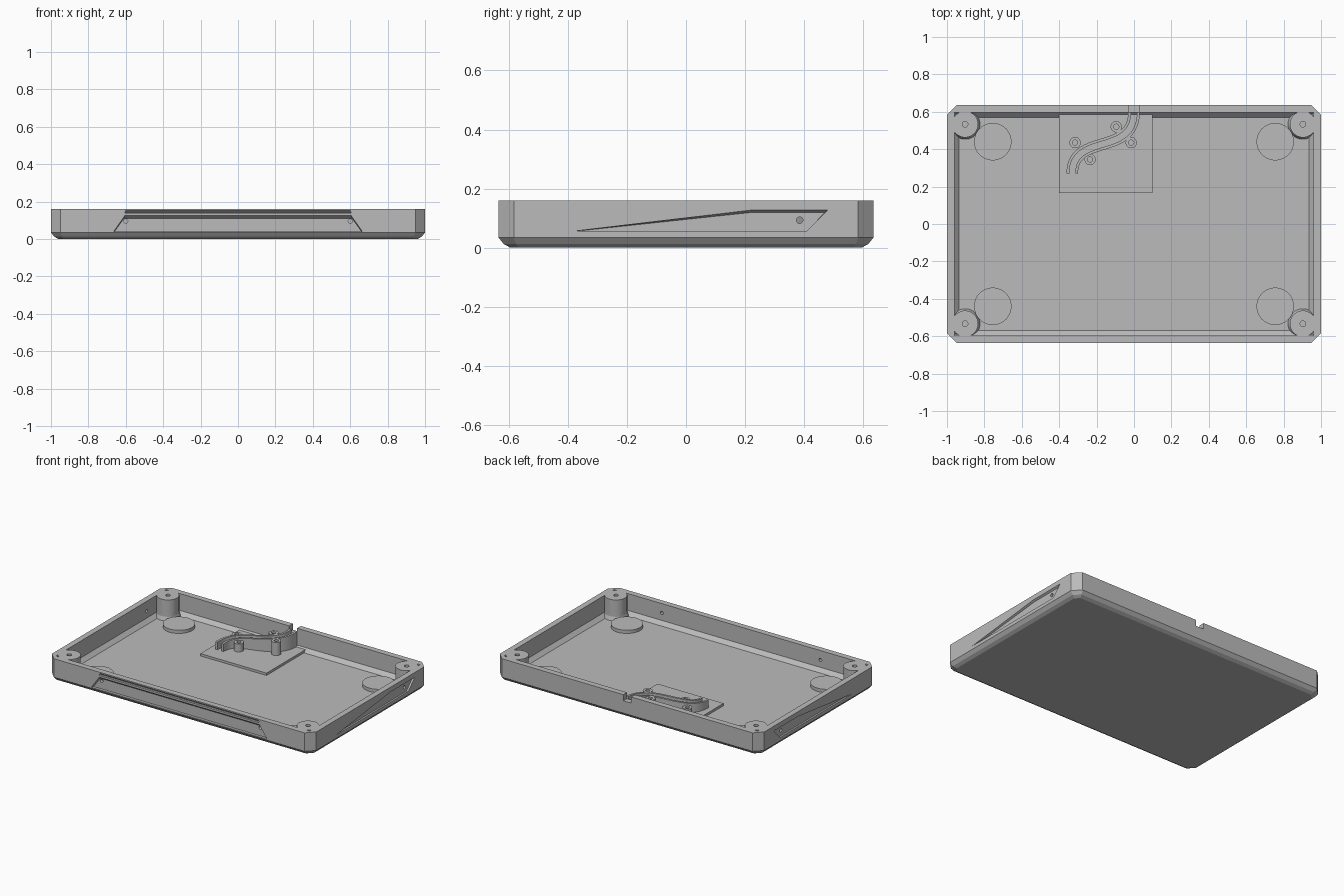
import bpy, bmesh, math
from mathutils import Vector

if "Cube" in bpy.data.objects:
    bpy.data.objects.remove(bpy.data.objects["Cube"])

HX, HY, TOP, FLOOR = 1.0, 0.635, 0.16, 0.02

grey = bpy.data.materials.new("plain grey")
grey.use_nodes = True
COLOUR = (0.5, 0.5, 0.5, 1)
grey.diffuse_color = COLOUR
grey.node_tree.nodes["Principled BSDF"].inputs["Base Color"].default_value = COLOUR


def finish(name, bm):
    """Turn a bmesh into a grey object with world coordinates."""
    bmesh.ops.recalc_face_normals(bm, faces=bm.faces)
    mesh = bpy.data.meshes.new(name)
    bm.to_mesh(mesh)
    bm.free()
    mesh.materials.append(grey)
    ob = bpy.data.objects.new(name, mesh)
    bpy.context.collection.objects.link(ob)
    return ob


def loft(name, rings):
    """Skin rings of equal length and cap both ends."""
    bm = bmesh.new()
    rows = [[bm.verts.new(p) for p in ring] for ring in rings]
    n = len(rows[0])
    for a, b in zip(rows, rows[1:]):
        for i in range(n):
            j = (i + 1) % n
            bm.faces.new((a[i], a[j], b[j], b[i]))
    bm.faces.new(rows[0])
    bm.faces.new(rows[-1])
    return finish(name, bm)


def turned(name, x, y, profile, sides=48):
    """Round part from (radius, z) pairs."""
    angles = [math.tau * i / sides for i in range(sides)]
    return loft(name, [[(x + r * math.cos(a), y + r * math.sin(a), z) for a in angles]
                       for r, z in profile])


def block(name, x0, x1, y0, y1, z0, z1):
    return loft(name, [[(x0, y0, z), (x1, y0, z), (x1, y1, z), (x0, y1, z)]
                       for z in (z0, z1)])


def combine(target, tool, operation="DIFFERENCE"):
    """Apply a boolean and discard the tool."""
    mod = target.modifiers.new("boolean", "BOOLEAN")
    mod.operation, mod.object, mod.solver = operation, tool, "EXACT"
    bpy.context.view_layer.update()
    graph = bpy.context.evaluated_depsgraph_get()
    mesh = bpy.data.meshes.new_from_object(target.evaluated_get(graph))
    target.modifiers.clear()
    target.data = mesh
    bpy.data.objects.remove(tool)


def octagon(z, inset):
    x, y, c = HX - inset, HY - inset, 0.052 - inset * 0.586
    return [(x, c - y, z), (x, y - c, z), (x - c, y, z), (c - x, y, z),
            (-x, y - c, z), (-x, c - y, z), (c - x, -y, z), (x - c, -y, z)]


def rectangle(z, inset):
    x, y = HX - inset, HY - inset
    return [(x, -y, z), (x, y, z), (-x, y, z), (-x, -y, z)]


# Tray shell with bevelled underside and a sloped foot inside the wall
tray = loft("tray", [octagon(0, 0.04), octagon(0.012, 0.018),
                     octagon(0.034, 0), octagon(TOP, 0)])
combine(tray, loft("cavity", [rectangle(FLOOR, 0.065), rectangle(0.045, 0.04),
                              rectangle(TOP + 0.02, 0.04)]))

# Corner screw posts, flush with the rim
corners = [(sx, sy) for sx in (-1, 1) for sy in (-1, 1)]
for sx, sy in corners:
    x, y = sx * 0.903, sy * 0.533
    combine(tray, turned("post", x, y, [(0.08, 0.0195), (0.07, 0.045), (0.07, TOP)]), "UNION")
    combine(tray, turned("screw_hole", x, y, [(0.015, 0.06), (0.015, 0.2)], 20))


# Outer wall mappings: along the wall, height, depth into the wall
def front(u, v, d):
    return (u, d - HY, v)


def right(u, v, d):
    return (HX - d, u, v)


def left(u, v, d):
    return (d - HX, u, v)


def recess(place, opening, back, depth):
    rings = [(opening, -0.01), (opening, 0), (back, depth)]
    combine(tray, loft("recess", [[place(u, v, d) for u, v in pts] for pts, d in rings]))


def wall_hole(place, u, v):
    circle = [(u + 0.011 * math.cos(a), v + 0.011 * math.sin(a))
              for a in (math.tau * i / 20 for i in range(20))]
    combine(tray, loft("wall_hole", [[place(p, q, d) for p, q in circle]
                                     for d in (-0.01, 0.06)]))


# Front grip recess and the narrow groove above it
recess(front, [(-0.665, 0.04), (0.665, 0.04), (0.605, 0.125), (-0.605, 0.125)],
       [(-0.66, 0.04), (0.66, 0.04), (0.61, 0.11), (-0.61, 0.11)], 0.018)
recess(front, [(-0.605, 0.138), (0.605, 0.138), (0.6, 0.152), (-0.6, 0.152)],
       [(-0.605, 0.138), (0.605, 0.138), (0.605, 0.141), (-0.605, 0.141)], 0.014)
for u in (-0.6, 0.6):
    wall_hole(front, u, 0.095)

# Wedge-shaped side recesses
for place in (left, right):
    recess(place, [(-0.37, 0.057), (0.41, 0.057), (0.48, 0.127), (0.22, 0.127)],
           [(-0.36, 0.057), (0.41, 0.057), (0.47, 0.119), (0.22, 0.119)], 0.012)
    wall_hole(place, 0.385, 0.093)

# Cable notch in the back wall
combine(tray, block("notch", -0.03, 0.03, 0.58, 0.66, 0.118, 0.2))

# Round floor pads
for sx, sy in corners:
    turned("floor_pad", sx * 0.755, sy * 0.44, [(0.1, 0.015), (0.1, 0.042)])

# Raised plate carrying the cable guide
PLATE = 0.036
block("guide_plate", -0.4, 0.1, 0.165, 0.6, 0.015, PLATE)

# S-shaped cable guide: two thin walls falling away from the notch
path = [Vector(p) for p in ((0, 0.6), (0, 0.36), (-0.33, 0.49), (-0.33, 0.27))]


def bezier(t):
    s = 1 - t
    return (path[0] * s**3 + path[1] * 3 * s * s * t
            + path[2] * 3 * s * t * t + path[3] * t**3)


for name, offset in (("guide_wall_a", -0.0235), ("guide_wall_b", 0.0235)):
    rings = []
    for i in range(33):
        t = i / 32
        p = bezier(t)
        tangent = (bezier(t + 0.01) - bezier(t - 0.01)).normalized()
        normal = Vector((-tangent.y, tangent.x))
        a, b = p + normal * (offset - 0.0075), p + normal * (offset + 0.0075)
        top = 0.138 - 0.05 * t
        rings.append([(a.x, a.y, 0.03), (b.x, b.y, 0.03), (b.x, b.y, top), (a.x, a.y, top)])
    loft(name, rings)

# Hollow screw bosses beside the guide
for x, y, top in ((-0.315, 0.435, 0.09), (-0.235, 0.345, 0.09),
                  (-0.095, 0.52, 0.125), (-0.015, 0.435, 0.125)):
    boss = turned("guide_boss", x, y, [(0.03, 0.03), (0.03, top)], 32)
    combine(boss, turned("boss_hole", x, y, [(0.014, 0.045), (0.014, 0.2)], 20))

# Smooth the round walls while keeping edges crisp
bpy.ops.object.select_all(action="DESELECT")
for ob in bpy.context.collection.objects:
    if ob.type == "MESH" and grey.name in ob.data.materials:
        ob.select_set(True)
        bpy.context.view_layer.objects.active = ob
bpy.ops.object.shade_smooth_by_angle(angle=math.radians(20))
